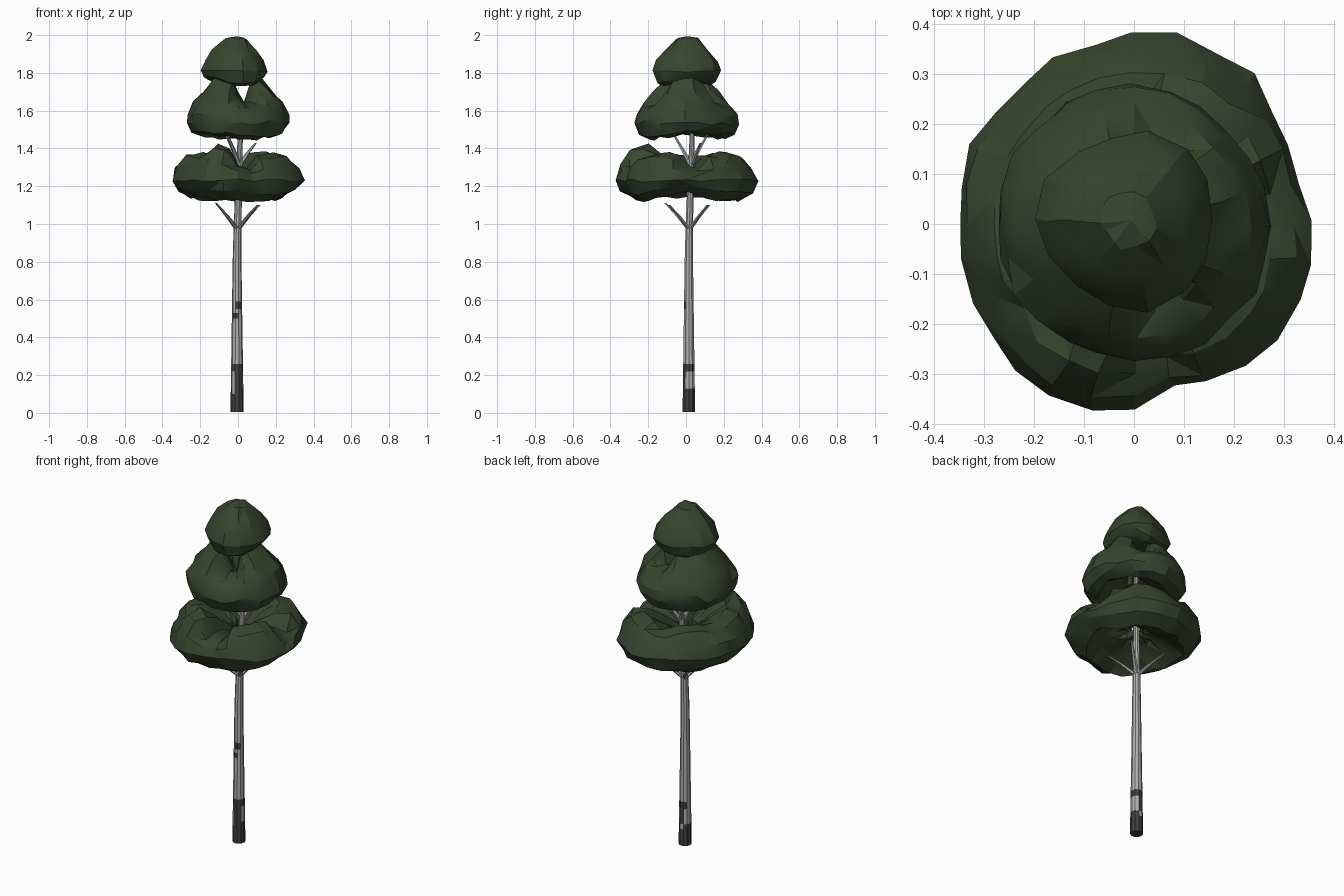
import bpy, bmesh, math, random
from mathutils import Vector

if "Cube" in bpy.data.objects:
    bpy.data.objects.remove(bpy.data.objects["Cube"])
random.seed(4)


def material(name, rgb):
    m = bpy.data.materials.new(name)
    m.diffuse_color = (*rgb, 1)
    m.use_nodes = True
    m.node_tree.nodes["Principled BSDF"].inputs["Base Color"].default_value = m.diffuse_color
    return m


GREEN = material("dark green leaves", (0.038, 0.060, 0.027))
GREY = material("pale grey bark", (0.43, 0.43, 0.43))
DARK = material("charcoal bark", (0.05, 0.05, 0.05))


def finish(bm, name, mats, angle=25):
    bmesh.ops.recalc_face_normals(bm, faces=bm.faces)
    me = bpy.data.meshes.new(name)
    bm.to_mesh(me)
    bm.free()
    ob = bpy.data.objects.new(name, me)
    bpy.context.collection.objects.link(ob)
    for m in mats:
        me.materials.append(m)
    bpy.ops.object.select_all(action='DESELECT')
    ob.select_set(True)
    bpy.context.view_layer.objects.active = ob
    bpy.ops.object.shade_smooth_by_angle(angle=math.radians(angle))
    return ob


def by_angle(table, a):
    """Blend between (degrees, value) pairs around the circle."""
    pts = table + [(table[0][0] + 360, table[0][1])]
    if a < pts[0][0]:
        a += 360
    for (a0, v0), (a1, v1) in zip(pts, pts[1:]):
        if a0 <= a <= a1:
            t = (a - a0) / (a1 - a0)
            return v0 + (v1 - v0) * t * t * (3 - 2 * t)


def foliage(name, profile, segs, closed, centre=(0, 0), jitter=0.009):
    """Lathe a profile that varies with the angle, then roughen it."""
    bm = bmesh.new()
    cols = []
    for i in range(segs):
        deg = 360 * i / segs
        a = math.radians(deg)
        cols.append([bm.verts.new((centre[0] + r * math.cos(a), centre[1] + r * math.sin(a), z))
                     for r, z in profile(deg)])
    n = len(cols[0])
    for i in range(segs):
        p, q = cols[i], cols[(i + 1) % segs]
        for j in range(n if closed else n - 1):
            k = (j + 1) % n
            bm.faces.new((p[j], q[j], q[k], p[k]))
    bmesh.ops.remove_doubles(bm, verts=bm.verts, dist=1e-4)
    for v in bm.verts:
        v.co += Vector([random.uniform(-jitter, jitter) for _ in range(3)])
    bmesh.ops.triangulate(bm, faces=bm.faces)
    return finish(bm, name, [GREEN])


# Lower foliage ring: lobes separated by notches, hollow below
LOW_R = [(0, .347), (30, .345), (47, .375), (75, .384), (95, .375), (120, .366), (148, .362),
         (174, .355), (195, .347), (218, .355), (238, .376), (253, .385), (270, .365), (281, .328),
         (307, .36), (334, .365)]
LOW_TOP = [(8, 1.29), (28, 1.37), (65, 1.38), (95, 1.34), (130, 1.38), (165, 1.36),
           (200, 1.375), (225, 1.36), (250, 1.43), (278, 1.29), (300, 1.365), (340, 1.375)]
LOW_BOT = [(0, 1.165), (40, 1.13), (90, 1.12), (180, 1.14), (250, 1.135), (300, 1.12)]


def low_profile(a):
    R, t, b = by_angle(LOW_R, a), by_angle(LOW_TOP, a), by_angle(LOW_BOT, a)
    inner = 1.27 + .25 * (t - 1.36)
    return [(.15 * R, inner), (.38 * R, t * .6 + .4 * 1.27), (.6 * R, t), (.8 * R, t - .015),
            (.94 * R, t * .4 + .6 * 1.25), (R, 1.23), (.92 * R, b + .04), (.72 * R, b),
            (.5 * R, b + .06), (.3 * R, b + .09), (.15 * R, inner - .03)]


foliage("lower_foliage", low_profile, 28, True)

# Middle foliage ring: rises at both sides, open front and back under the cap
MID_R = [(0, .272), (40, .255), (90, .28), (130, .272), (180, .275), (225, .275), (270, .27),
         (315, .272)]
MID_TOP = [(15, 1.78), (48, 1.75), (60, 1.66), (80, 1.65), (100, 1.76), (180, 1.78),
           (258, 1.76), (276, 1.65), (300, 1.64), (322, 1.76)]


def mid_profile(a):
    R, t = by_angle(MID_R, a), by_angle(MID_TOP, a)
    b = 1.465 + .015 * math.sin(math.radians(2 * a + 40))
    return [(.15 * R, min(t - .03, 1.63)), (.3 * R, t - .02), (.46 * R, t), (.66 * R, t * .6 + .4 * 1.61),
            (.86 * R, t * .25 + .75 * 1.6), (.98 * R, 1.575), (R, 1.53), (.9 * R, b + .015),
            (.72 * R, b), (.5 * R, b + .05), (.3 * R, b + .08), (.15 * R, b + .1)]


foliage("middle_foliage", mid_profile, 24, True)


# Rounded cap of foliage at the top
def cap_profile(a):
    k = 1.02 + .05 * math.sin(math.radians(3 * a - 60))
    b = 1.745 + .015 * math.sin(math.radians(2 * a + 60))
    return [(0, 1.998), (.055 * k, 1.982), (.115 * k, 1.918), (.155 * k, 1.865), (.172 * k, 1.81),
            (.155 * k, b + .02), (.12 * k, b), (.06, 1.75), (0, 1.76)]


foliage("top_foliage", cap_profile, 14, False, (-.01, .008), .007)


# Trunk and branches: tapered tubes along a path
def tube(name, path, sides, mats, dark=None):
    bm = bmesh.new()
    rings = []
    for x, y, z, r in path:
        rings.append([bm.verts.new((x + r * math.cos(2 * math.pi * i / sides),
                                    y + r * math.sin(2 * math.pi * i / sides), z))
                      for i in range(sides)])
    for p, q in zip(rings, rings[1:]):
        for i in range(sides):
            k = (i + 1) % sides
            f = bm.faces.new((p[i], p[k], q[k], q[i]))
            if dark and dark(f.calc_center_median().z, i):
                f.material_index = 1
    bm.faces.new(rings[0]).material_index = 1 if dark else 0
    bm.faces.new(rings[-1])
    return finish(bm, name, mats)


def trunk_at(z):
    lean = max(0, z - .9)
    return (-.005 + .03 * lean, .015 + .03 * lean, z, .035 - .0145 * z)


def dark_bark(z, side):
    if z < .1 or .22 < z < .26:
        return not (.22 < z and side in (4, 5))
    if z < .22:
        return side not in (6, 2) if z < .13 else side in (2, 7, 8)
    return (.5 < z < .53 and side in (6, 7)) or (.55 < z < .59 and side in (7, 8))


tube("trunk", [trunk_at(z) for z in (0.004, .06, .1, .13, .16, .22, .26, .3, .5, .53, .55, .59, .8,
                                     1, 1.2, 1.4, 1.6)], 10, [GREY, DARK], dark_bark)

# Branches: (start height, direction, reach, end height)
BRANCHES = [(.99, 40, .15, 1.10), (.99, 135, .15, 1.10), (.99, 228, .17, 1.11), (.99, 315, .15, 1.10),
            (1.33, 30, .10, 1.43), (1.34, 130, .11, 1.47), (1.33, 235, .11, 1.47)]
for n, (z, deg, reach, top) in enumerate(BRANCHES):
    a = math.radians(deg)
    x, y, _, r = trunk_at(z)
    dx, dy = math.cos(a), math.sin(a)
    tube(f"branch_{n + 1}", [(x, y, z - .02, .015), (x + dx * reach * .5, y + dy * reach * .5,
         z + (top - z) * .45, .011), (x + dx * reach, y + dy * reach, top, .006)], 6, [GREY])
